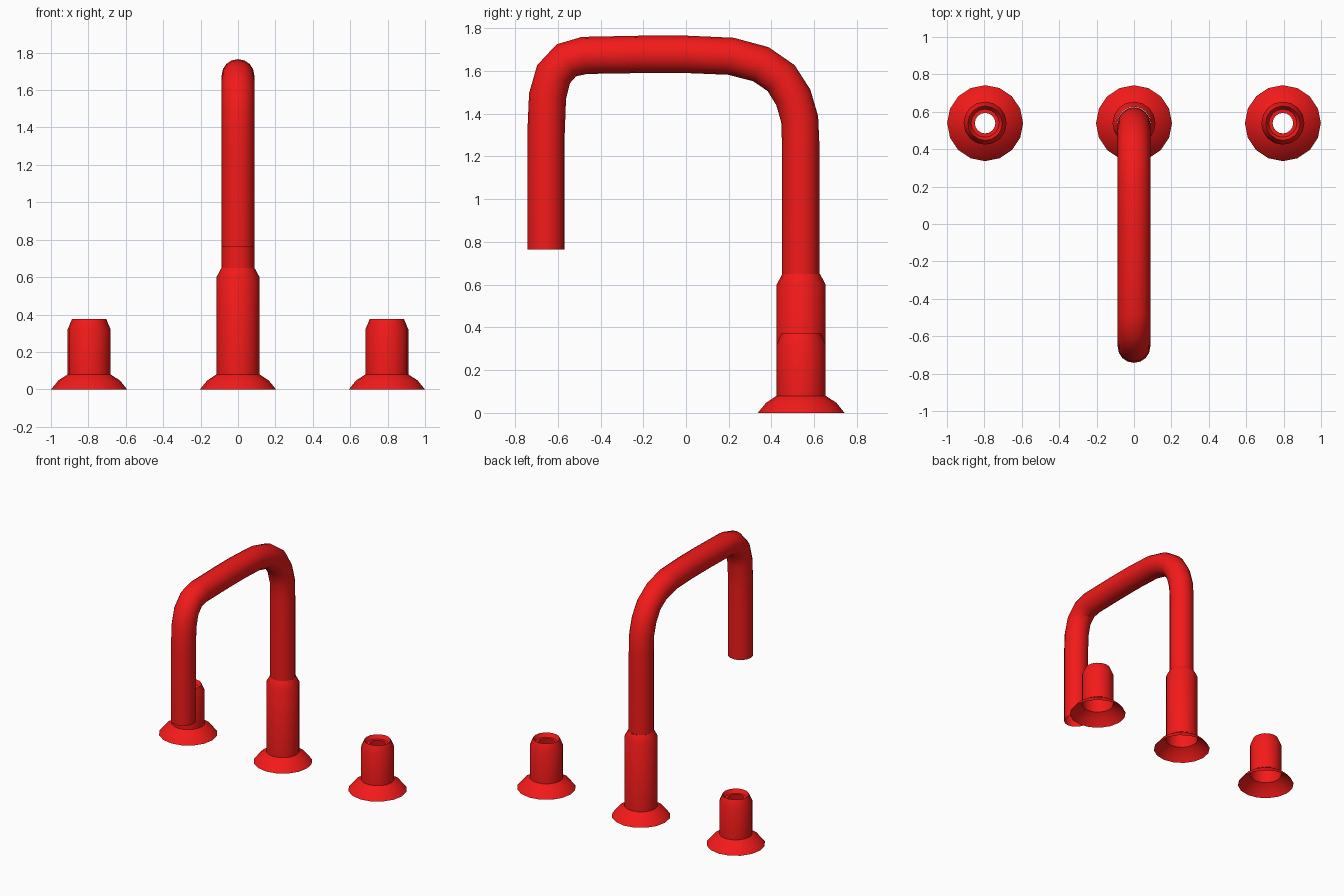
import bpy, bmesh, math
from mathutils import Vector

if "Cube" in bpy.data.objects:
    bpy.data.objects.remove(bpy.data.objects["Cube"])

SIDES = 16
X = Vector((1, 0, 0))
UP = Vector((0, 0, 1))
BACK = 0.539

red = bpy.data.materials.new("red")
red.diffuse_color = (0.9, 0.01, 0.01, 1)
red.use_nodes = True
red.node_tree.nodes["Principled BSDF"].inputs["Base Color"].default_value = red.diffuse_color


def skin(name, rings, location=(0, 0, 0)):
    """Bridge a series of (centre, axis, radius) rings into an open shell."""
    bm = bmesh.new()
    loops = []
    for centre, axis, r in rings:
        side = axis.cross(X)
        angles = [2 * math.pi * i / SIDES for i in range(SIDES)]
        loops.append([bm.verts.new(centre + r * (X * math.cos(a) + side * math.sin(a)))
                      for a in angles])
    for a, b in zip(loops, loops[1:]):
        for i in range(SIDES):
            j = (i + 1) % SIDES
            bm.faces.new((a[i], a[j], b[j], b[i]))
    mesh = bpy.data.meshes.new(name)
    bm.to_mesh(mesh)
    bm.free()
    mesh.shade_smooth()
    mesh.set_sharp_from_angle(angle=math.radians(30))
    mesh.materials.append(red)
    obj = bpy.data.objects.new(name, mesh)
    obj.location = location
    bpy.context.collection.objects.link(obj)
    return obj


def lathe(name, profile, location):
    return skin(name, [(UP * z, UP, r) for r, z in profile], location)


flange = [(0.203, 0), (0.165, 0.047), (0.115, 0.08)]

# Two handles with dished, open tops
handle = [(0.115, 0.08), (0.115, 0.32), (0.092, 0.375), (0.075, 0.347), (0.055, 0.347)]
for side, x in (("left", -0.796), ("right", 0.796)):
    lathe(side + "_flange", flange, (x, BACK, 0))
    lathe(side + "_handle", handle, (x, BACK, 0))

# Centre column
lathe("column_flange", flange, (0, BACK, 0))
lathe("spout_column", [(0.115, 0.08), (0.115, 0.60), (0.088, 0.65)], (0, BACK, 0))

# Bent spout, open at the tip: path in (y, z)
path = [(0.537, 0.65), (0.537, 1.25), (0.532, 1.375), (0.502, 1.477), (0.445, 1.567),
        (0.35, 1.632), (0.21, 1.669), (0, 1.678), (-0.2, 1.678), (-0.475, 1.673),
        (-0.56, 1.65), (-0.62, 1.585), (-0.648, 1.482), (-0.655, 1.31), (-0.655, 0.765)]
pts = [Vector((0, y, z)) for y, z in path]
rings = []
for i, p in enumerate(pts):
    t = Vector()
    if i > 0:
        t += (p - pts[i - 1]).normalized()
    if i < len(pts) - 1:
        t += (pts[i + 1] - p).normalized()
    rings.append((p, t.normalized(), 0.0875))
skin("spout", rings)
